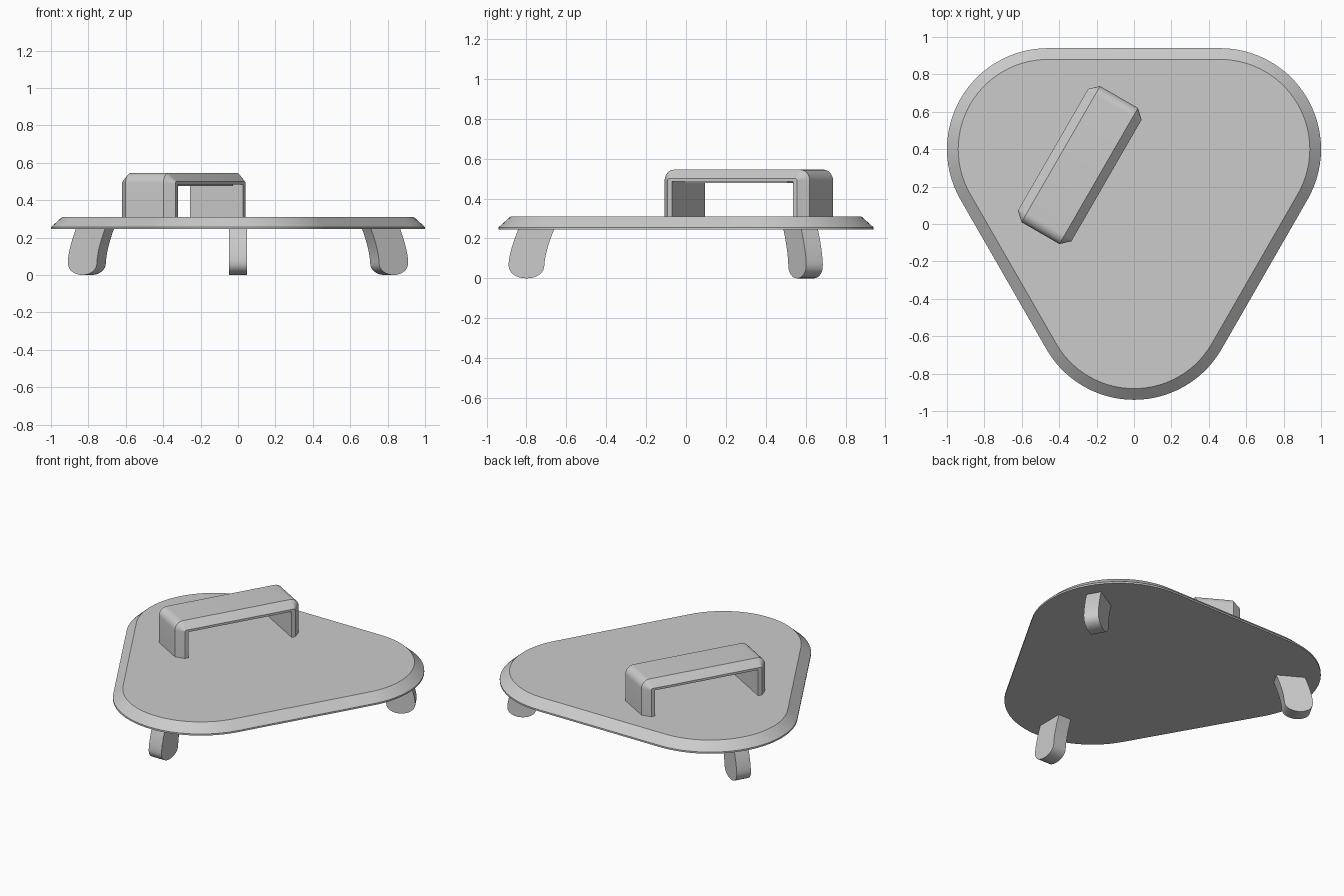
import bpy, bmesh
from math import cos, sin, pi, radians
from mathutils import Matrix

cube = bpy.data.objects.get("Cube")
if cube:
    bpy.data.objects.remove(cube, do_unlink=True)

grey = bpy.data.materials.new("light grey")
grey.use_nodes = True
colour = (0.6, 0.6, 0.6, 1)
grey.diffuse_color = colour
for node in grey.node_tree.nodes:
    if node.type == 'BSDF_PRINCIPLED':
        node.inputs["Base Color"].default_value = colour


def loft(name, rings, matrix=Matrix()):
    """Skin matching closed rings of points and cap both ends."""
    bm = bmesh.new()
    loops = [[bm.verts.new(p) for p in ring] for ring in rings]
    for a, b in zip(loops, loops[1:]):
        n = len(a)
        for i in range(n):
            j = (i + 1) % n
            bm.faces.new((a[i], a[j], b[j], b[i]))
    bm.faces.new(loops[0][::-1])
    bm.faces.new(loops[-1])
    bm.transform(matrix)
    bmesh.ops.recalc_face_normals(bm, faces=bm.faces[:])
    mesh = bpy.data.meshes.new(name)
    bm.to_mesh(mesh)
    bm.free()
    mesh.materials.append(grey)
    obj = bpy.data.objects.new(name, mesh)
    bpy.context.collection.objects.link(obj)
    bpy.ops.object.select_all(action='DESELECT')
    obj.select_set(True)
    bpy.context.view_layer.objects.active = obj
    bpy.ops.object.shade_smooth_by_angle(angle=radians(25))
    return obj


# Base plate: rounded triangle with a sloping rim
CORNERS = [(-0.46, 0.4, 90), (0, -0.4, 210), (0.46, 0.4, 330)]
STEPS = 28


def triangle(radius, z):
    points = []
    for x, y, start in CORNERS:
        for i in range(STEPS + 1):
            a = radians(start + 120 * i / STEPS)
            points.append((x + radius * cos(a), y + radius * sin(a), z))
    return points


loft("base_plate", [triangle(0.54, 0.245), triangle(0.54, 0.256),
                    triangle(0.48, 0.31)])

# Handle: square arch with chamfered outer edges, set diagonally
HANDLE = Matrix.Translation((-0.29, 0.315, 0)) @ Matrix.Rotation(radians(60), 4, 'Z')


def arch(y, inset):
    half, top, r = 0.42 - inset, 0.545 - inset, 0.055 - inset
    points = [(half, y, 0.3)]
    for side, start in ((1, 0), (-1, 90)):
        for i in range(9):
            a = radians(start + 90 * i / 8)
            points.append((side * (half - r) + r * cos(a), y, top - r + r * sin(a)))
    points += [(-half, y, 0.3), (-0.35, y, 0.3), (-0.35, y, 0.485),
               (0.35, y, 0.485), (0.35, y, 0.3)]
    return points


loft("handle", [arch(-0.165, 0.045), arch(-0.117, 0),
                arch(0.117, 0), arch(0.165, 0.045)], HANDLE)

# Shallow grip pad under the handle bar
loft("handle_grip_pad",
     [[(sx * 0.3, sy * 0.13, z) for sx, sy in ((1, 1), (-1, 1), (-1, -1), (1, -1))]
      for z in (0.477, 0.49)], HANDLE)


# Feet: curved tabs with rounded ends, splayed outward at the corners
def foot_profile(y):
    wall = [(0.05 * (i / 8) ** 1.5, 0.07 + 0.178 * i / 8) for i in range(9)]
    points = [(1.023 - lean, y, z) for lean, z in reversed(wall)]
    for i in range(1, 16):
        a = pi * i / 16
        points.append((0.933 + 0.09 * cos(a), y, 0.07 - 0.07 * sin(a) ** 0.85))
    points += [(0.843 - lean, y, z) for lean, z in wall]
    return points


for name, angle in (("front_foot", 270), ("left_foot", 30), ("right_foot", 150)):
    place = Matrix.Translation((0, 0.133, 0)) @ Matrix.Rotation(radians(angle), 4, 'Z')
    loft(name, [foot_profile(-0.048), foot_profile(0.048)], place)
